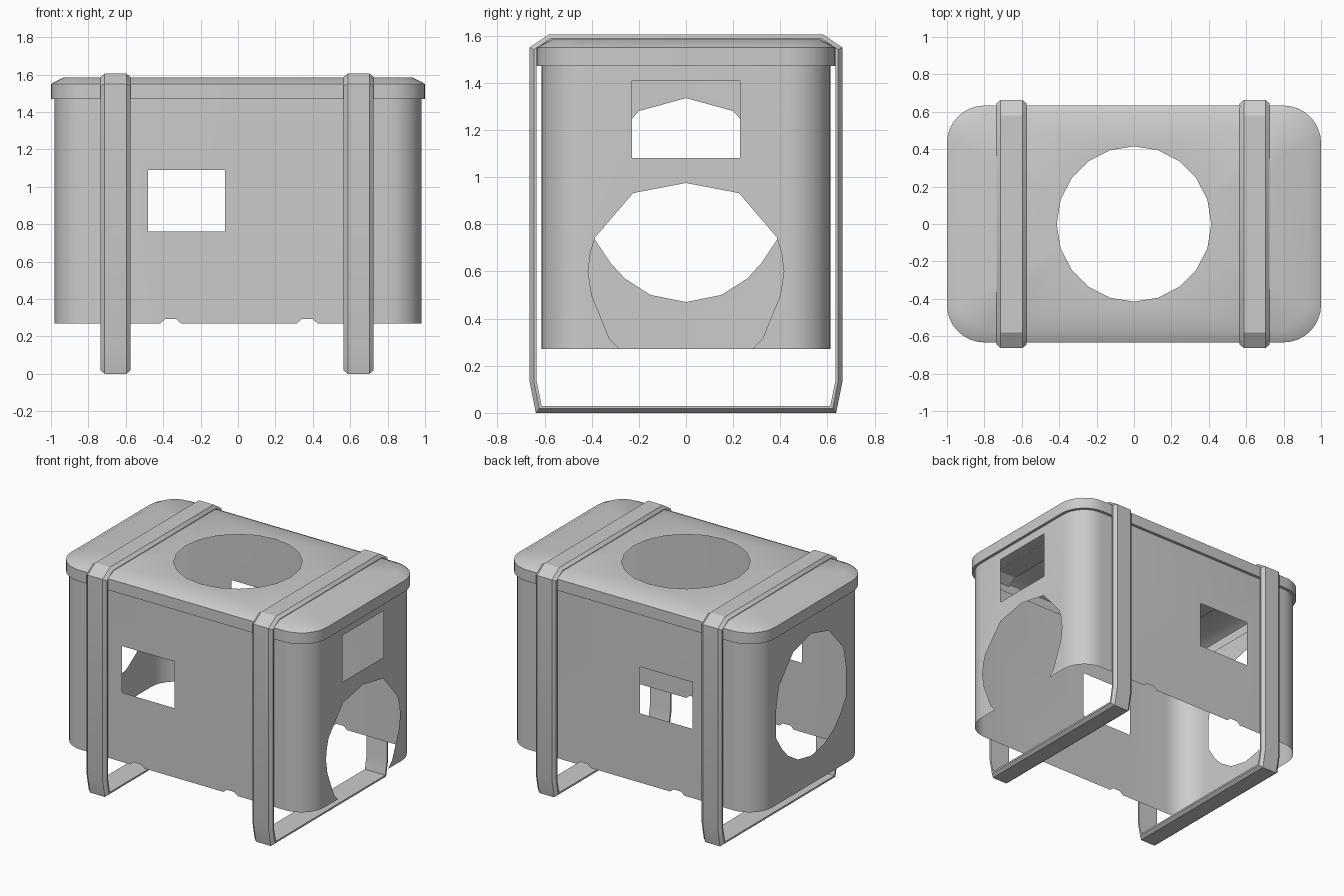
import bpy
import bmesh
from math import sin, cos, pi, radians
from mathutils import Vector

cube = bpy.data.objects.get("Cube")
if cube:
    bpy.data.objects.remove(cube, do_unlink=True)

grey = bpy.data.materials.new("light_grey")
grey.use_nodes = True
GREY = (0.6, 0.6, 0.6, 1)
grey.diffuse_color = GREY
for node in grey.node_tree.nodes:
    if node.type == 'BSDF_PRINCIPLED':
        node.inputs["Base Color"].default_value = GREY

BODY_X, BODY_Y, BODY_R = 0.98, 0.612, 0.18
BOTTOM, RIM = 0.27, 1.47


def finish(bm, name):
    bmesh.ops.remove_doubles(bm, verts=bm.verts[:], dist=0.0005)
    bmesh.ops.recalc_face_normals(bm, faces=bm.faces[:])
    mesh = bpy.data.meshes.new(name)
    bm.to_mesh(mesh)
    bm.free()
    mesh.materials.append(grey)
    mesh.shade_smooth()
    mesh.set_sharp_from_angle(angle=radians(30))
    obj = bpy.data.objects.new(name, mesh)
    bpy.context.collection.objects.link(obj)
    return obj


def panel(bm, outline, holes, place):
    """Fill a flat outline around its holes, then place it in space."""
    verts, edges = [], []
    for loop in [outline] + holes:
        ring = [bm.verts.new((a, b, 0)) for a, b in loop]
        edges += [bm.edges.new((v, ring[i - 1])) for i, v in enumerate(ring)]
        verts += ring
    bmesh.ops.triangle_fill(bm, edges=edges, use_beauty=True, normal=(0, 0, 1))
    for v in verts:
        v.co = place(v.co.x, v.co.y)


def rounded(hx, hy, r, steps=8):
    """Rounded rectangle, one list of points per corner."""
    corners = []
    for k, (sx, sy) in enumerate([(1, 1), (-1, 1), (-1, -1), (1, -1)]):
        arc = [(k + i / steps) * pi / 2 for i in range(steps + 1)]
        corners.append([(sx * (hx - r) + r * cos(a), sy * (hy - r) + r * sin(a))
                        for a in arc])
    return corners


def strip(bm, low, high, closed):
    """Quads between two rows of points."""
    a = [bm.verts.new(p) for p in low]
    b = [bm.verts.new(p) for p in high]
    for i in range(0 if closed else 1, len(a)):
        bm.faces.new((a[i - 1], a[i], b[i], b[i - 1]))


def mirrored(half):
    """Complete a half loop that starts and ends on the axis side."""
    return half + [(-a, b) for a, b in reversed(half) if abs(a) > 1e-6]


# Body: four rounded corners and four flat walls, open below
bm = bmesh.new()
for arc in rounded(BODY_X, BODY_Y, BODY_R):
    strip(bm, [(x, y, BOTTOM) for x, y in arc], [(x, y, RIM) for x, y in arc], False)

# Front and back walls with a window and two small bottom notches
flat_x = BODY_X - BODY_R
long_wall = [(-flat_x, BOTTOM)]
for c in (-0.36, 0.37):
    long_wall += [(c - 0.055, BOTTOM), (c - 0.03, BOTTOM + 0.022),
                  (c + 0.03, BOTTOM + 0.022), (c + 0.055, BOTTOM)]
long_wall += [(flat_x, BOTTOM), (flat_x, RIM), (-flat_x, RIM)]
window = [(-0.48, 0.76), (-0.07, 0.76), (-0.07, 1.09), (-0.48, 1.09)]
for side in (-1, 1):
    panel(bm, long_wall, [window], lambda a, b: Vector((a, side * BODY_Y, b)))

# Left wall with a doorway open at the bottom and a window above it
flat_y = BODY_Y - BODY_R
doorway = [(0.28, BOTTOM), (0.325, 0.315), (0.4, 0.5), (0.415, 0.6),
           (0.405, 0.68), (0.385, 0.745), (0.225, 0.932), (0, 0.975)]
half_wall = [(0, RIM), (flat_y, RIM), (flat_y, BOTTOM)] + doorway
left_wall = [(flat_y, RIM), (flat_y, BOTTOM)] + doorway
left_wall += [(-a, b) for a, b in reversed(left_wall[:-1])]
hatch = [(-0.228, 1.08), (0.228, 1.08), (0.228, 1.41), (-0.228, 1.41)]
panel(bm, left_wall, [hatch], lambda a, b: Vector((BODY_X, a, b)))

# Right wall with one large round opening
right_wall = [(-flat_y, BOTTOM), (flat_y, BOTTOM), (flat_y, RIM), (-flat_y, RIM)]
opening = mirrored([(0, 1.335), (0.2, 1.28), (0.36, 1.1), (0.39, 0.95),
                    (0.39, 0.74), (0.32, 0.635), (0.26, 0.57), (0.15, 0.5), (0, 0.47)])
panel(bm, right_wall, [opening], lambda a, b: Vector((-BODY_X, a, b)))
finish(bm, "body_walls")

# Lid: lip, rim, sloped edge and a top with a round hole
bm = bmesh.new()
levels = [(BODY_X, BODY_Y, BODY_R, RIM), (1.0, 0.633, 0.2, RIM),
          (1.0, 0.633, 0.2, 1.55), (0.935, 0.57, 0.135, 1.583)]
rings = [[(x, y, z) for arc in rounded(hx, hy, r) for x, y in arc]
         for hx, hy, r, z in levels]
for low, high in zip(rings, rings[1:]):
    strip(bm, low, high, True)
hole = [(0.413 * sin(i * pi / 10), 0.415 * cos(i * pi / 10)) for i in range(20)]
panel(bm, [p[:2] for p in rings[-1]], [hole], lambda a, b: Vector((a, b, levels[-1][3])))
finish(bm, "lid")


# Strap frames: a chamfered band swept round a closed loop
def strap(name, centre):
    half = [(0.58, 1.605), (0.663, 1.55), (0.663, 0.13), (0.637, 0)]
    path = [Vector(p) for p in half + [(-y, z) for y, z in reversed(half)]]
    section = [(-0.08, 0.03), (-0.08, 0.018), (-0.058, 0),
               (0.058, 0), (0.08, 0.018), (0.08, 0.03)]
    bm = bmesh.new()
    rows = []
    for i, p in enumerate(path):
        d1 = (p - path[i - 1]).normalized()
        d2 = (path[(i + 1) % len(path)] - p).normalized()
        n1, n2 = Vector((d1.y, -d1.x)), Vector((d2.y, -d2.x))
        inward = (n1 + n2) / (1 + n1.dot(n2))
        rows.append([bm.verts.new((centre + w, p.x + inward.x * d, p.y + inward.y * d))
                     for w, d in section])
    for i, row in enumerate(rows):
        for j in range(len(row)):
            bm.faces.new((rows[i - 1][j - 1], rows[i - 1][j], row[j], row[j - 1]))
    finish(bm, name)


strap("right_strap_frame", -0.655)
strap("left_strap_frame", 0.645)
